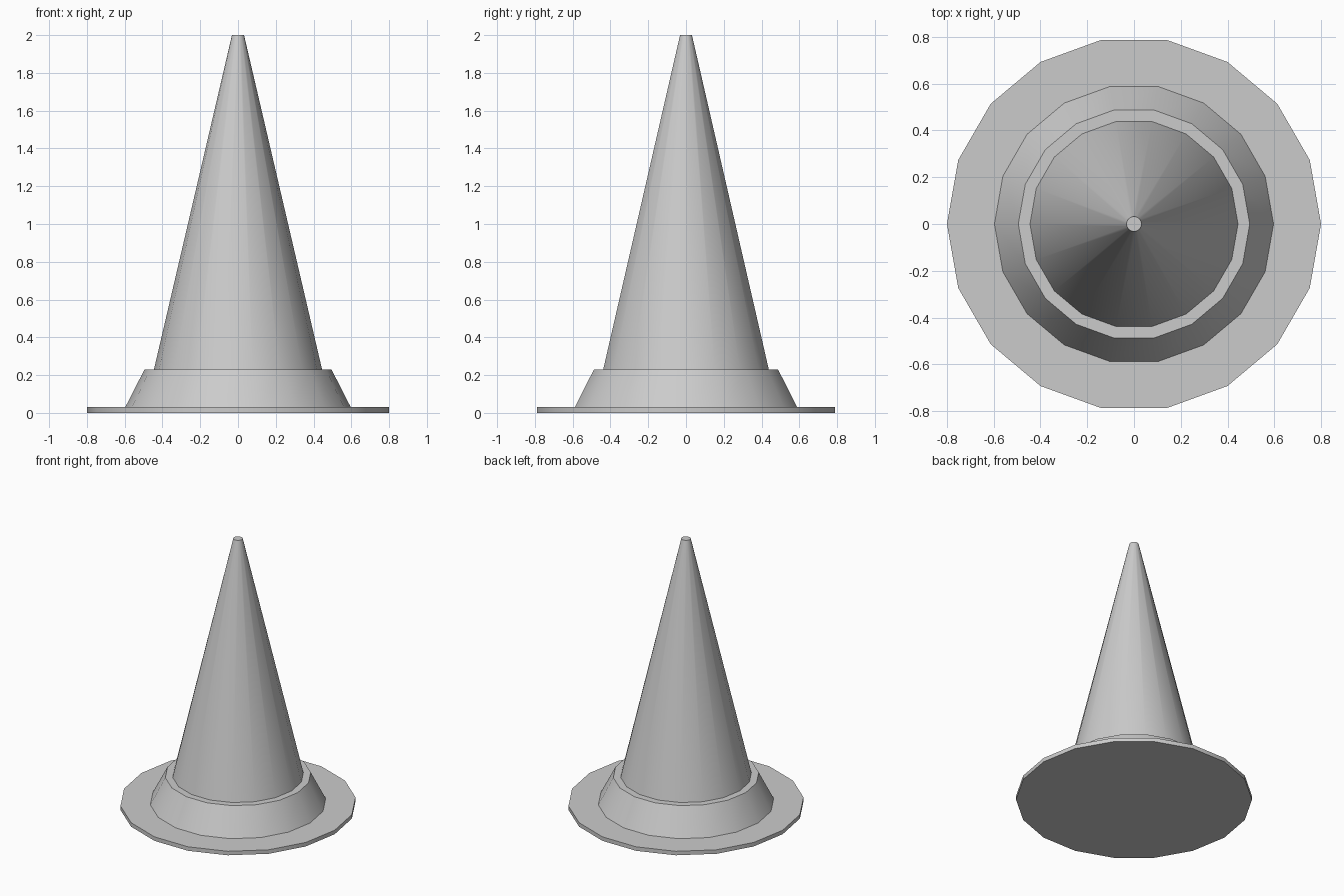
import bpy, bmesh
from math import cos, sin, tau, radians

if "Cube" in bpy.data.objects:
    bpy.data.objects.remove(bpy.data.objects["Cube"])

SIDES = 18


def frustum(name, r_low, r_high, z_low, z_high):
    """Closed 18-sided tapered drum with a corner on the +x axis."""
    bm = bmesh.new()
    low, high = [
        [bm.verts.new((r * cos(tau * i / SIDES), r * sin(tau * i / SIDES), z))
         for i in range(SIDES)]
        for r, z in ((r_low, z_low), (r_high, z_high))
    ]
    for i in range(SIDES):
        j = (i + 1) % SIDES
        bm.faces.new((low[i], low[j], high[j], high[i]))
    bm.faces.new(low[::-1])
    bm.faces.new(high)
    mesh = bpy.data.meshes.new(name)
    bm.to_mesh(mesh)
    bm.free()
    obj = bpy.data.objects.new(name, mesh)
    bpy.context.collection.objects.link(obj)
    # smooth sides, crisp rims
    bpy.ops.object.select_all(action='DESELECT')
    obj.select_set(True)
    bpy.context.view_layer.objects.active = obj
    bpy.ops.object.shade_smooth_by_angle(angle=radians(30))
    return obj


# Flat base plate, sloped collar, tall tapered body
frustum("base_plate", 0.80, 0.80, 0.0, 0.03)
frustum("collar", 0.597, 0.495, 0.03, 0.23)
frustum("cone_body", 0.445, 0.032, 0.23, 2.0)
